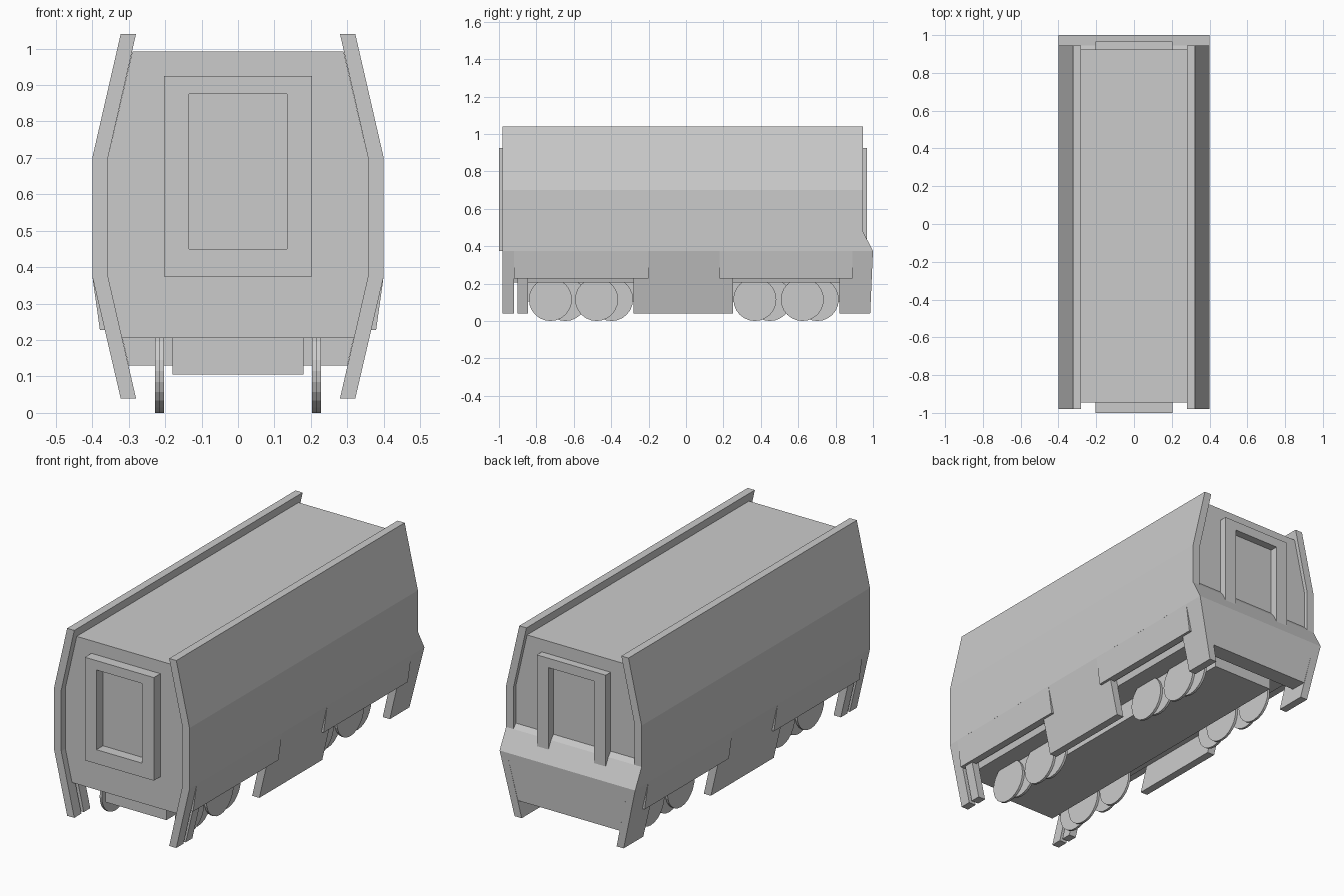
import bpy, bmesh, math
from mathutils import Matrix

if "Cube" in bpy.data.objects:
    bpy.data.objects.remove(bpy.data.objects["Cube"])

grey = bpy.data.materials.new("light_grey_paint")
grey.diffuse_color = (0.6, 0.6, 0.6, 1)
grey.use_nodes = True
grey.node_tree.nodes["Principled BSDF"].inputs["Base Color"].default_value = grey.diffuse_color


def finish(name, bm):
    bmesh.ops.recalc_face_normals(bm, faces=bm.faces[:])
    me = bpy.data.meshes.new(name)
    bm.to_mesh(me)
    bm.free()
    me.materials.append(grey)
    ob = bpy.data.objects.new(name, me)
    bpy.context.collection.objects.link(ob)
    return ob


def loft(name, a, b):
    """Join two matching outlines into a closed solid."""
    bm = bmesh.new()
    va = [bm.verts.new(p) for p in a]
    vb = [bm.verts.new(p) for p in b]
    n = len(va)
    bm.faces.new(va)
    bm.faces.new(vb[::-1])
    for i in range(n):
        j = (i + 1) % n
        bm.faces.new((va[j], va[i], vb[i], vb[j]))
    return finish(name, bm)


def along_y(name, xz, y0, y1):
    return loft(name, [(x, y0, z) for x, z in xz], [(x, y1, z) for x, z in xz])


def along_x(name, yz, x0, x1):
    return loft(name, [(x0, y, z) for y, z in yz], [(x1, y, z) for y, z in yz])


def box(name, x0, x1, y0, y1, z0, z1):
    return along_y(name, [(x0, z0), (x1, z0), (x1, z1), (x0, z1)], y0, y1)


# Hull: recessed end walls, roof and floor
half = [(0.318, 0.205), (0.357, 0.375), (0.357, 0.70), (0.29, 0.992)]
along_y("hull", half + [(-x, z) for x, z in reversed(half)], -0.945, 0.925)

# Under-floor equipment box
box("underframe", -0.18, 0.18, -0.86, 0.86, 0.105, 0.21)

# Rear bumper: sloped ledge above, apron below
along_x("rear_ledge", [(0.90, 0.375), (1.0, 0.375), (0.945, 0.48), (0.92, 0.51), (0.90, 0.51)], -0.357, 0.357)
loft("rear_apron",
     [(-0.30, 0.90, 0.13), (0.30, 0.90, 0.13), (0.30, 0.988, 0.13), (-0.30, 0.988, 0.13)],
     [(-0.357, 0.90, 0.375), (0.357, 0.90, 0.375), (0.357, 1.0, 0.375), (-0.357, 1.0, 0.375)])

# End door frames
for name, y0, y1, low in (("front", -1.0, -0.94, 0.375), ("rear", 0.92, 0.967, 0.42)):
    for s, side in ((-1, "left"), (1, "right")):
        x0, x1 = sorted((s * 0.135, s * 0.203))
        box(f"{name}_door_post_{side}", x0, x1, y0, y1, low, 0.925)
    box(f"{name}_door_lintel", -0.135, 0.135, y0, y1, 0.875, 0.925)
box("front_door_sill", -0.135, 0.135, -1.0, -0.94, 0.375, 0.45)

for s, side in ((-1, "left"), (1, "right")):
    # Folded side panel, standing above the roof
    along_y(f"side_panel_{side}",
            [(s * x, z) for x, z in ((0.40, 0.375), (0.40, 0.70), (0.322, 1.04),
                                     (0.28, 1.04), (0.357, 0.70), (0.357, 0.375))],
            -0.98, 0.945)
    along_x(f"side_ledge_{side}", [(0.945, 0.375), (1.0, 0.375), (0.945, 0.48)], s * 0.357, s * 0.40)

    # Inward-leaning skirts between the wheel openings
    skirts = ((-0.98, -0.92, -0.92), (-0.90, -0.845, -0.845), (-0.28, 0.25, 0.25), (0.82, 0.985, 1.0))
    for i, (y0, yb, yt) in enumerate(skirts):
        loft(f"skirt_{side}_{i + 1}",
             [(s * 0.28, y0, 0.04), (s * 0.322, y0, 0.04), (s * 0.322, yb, 0.04), (s * 0.28, yb, 0.04)],
             [(s * 0.357, y0, 0.375), (s * 0.40, y0, 0.375), (s * 0.40, yt, 0.375), (s * 0.357, yt, 0.375)])

    # Flared covers over the wheels
    for i, (y0, y1) in enumerate(((-0.92, -0.20), (0.18, 0.89))):
        along_y(f"wheel_cover_{side}_{i + 1}",
                [(s * x, z) for x, z in ((0.40, 0.376), (0.379, 0.227), (0.339, 0.227), (0.357, 0.376))], y0, y1)

    # Wheels: two thin offset discs each, four per side
    for i, yc in enumerate((-0.685, -0.438, 0.408, 0.662)):
        for part, dx, dy in (("outer", 0.222, -0.04), ("inner", 0.209, 0.04)):
            bm = bmesh.new()
            m = Matrix.Translation((s * dx, yc + dy, 0.115)) @ Matrix.Rotation(math.pi / 2, 4, "Y")
            bmesh.ops.create_cone(bm, cap_ends=True, segments=24, radius1=0.115,
                                  radius2=0.115, depth=0.013, matrix=m)
            finish(f"wheel_{side}_{i + 1}_{part}", bm)
